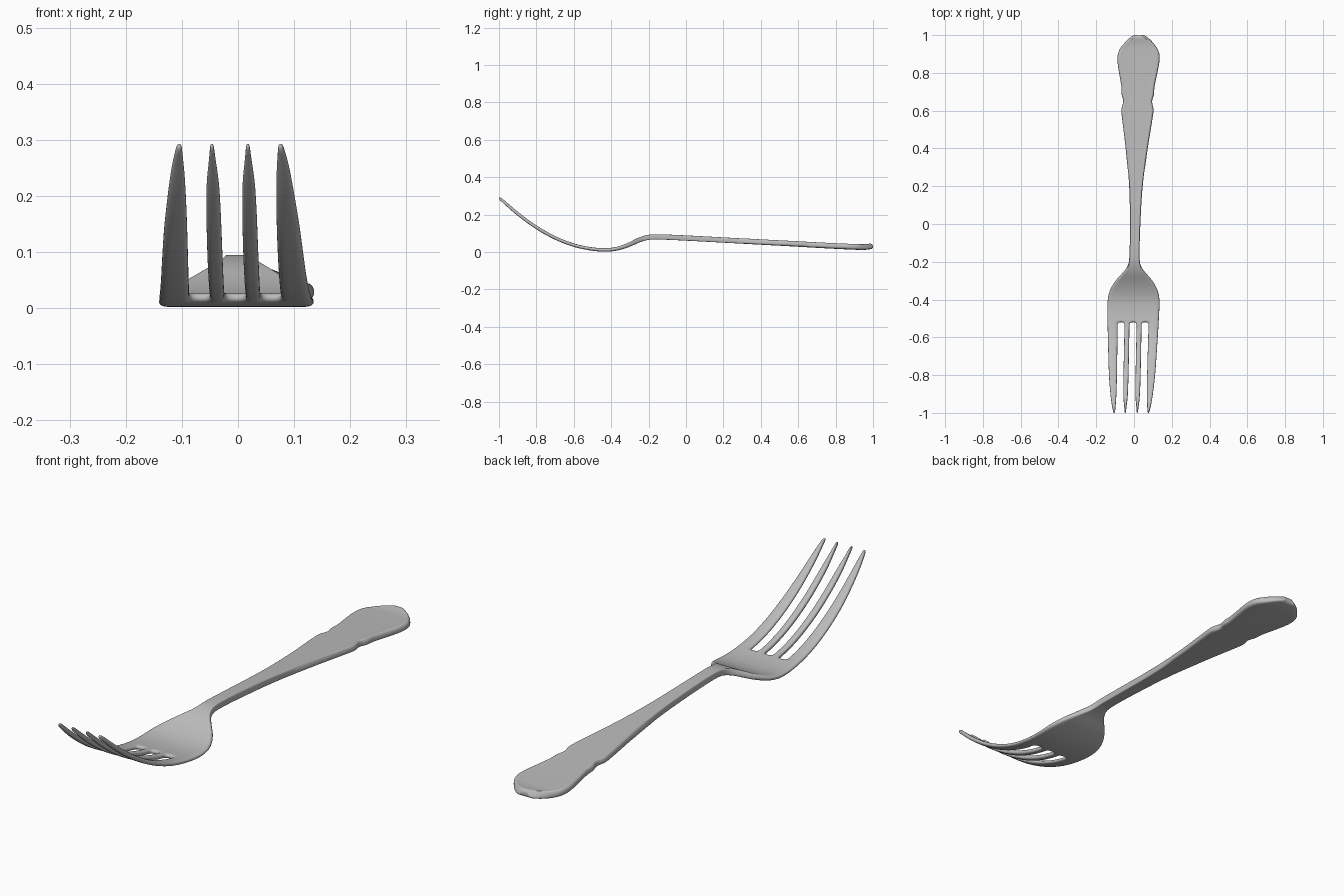
import bpy
import bmesh

cube = bpy.data.objects.get("Cube")
if cube:
    bpy.data.objects.remove(cube, do_unlink=True)

# Profiles along the length: (y, value)
HALF_WIDTH = [(-1, .094), (-.96, .104), (-.9, .113), (-.8, .123), (-.6, .133), (-.5, .137),
              (-.4, .138), (-.35, .127), (-.3, .098), (-.27, .07), (-.23, .038), (-.19, .028),
              (0, .028), (.2, .036), (.4, .058), (.6, .086), (.625, .083), (.65, .074),
              (.68, .086), (.72, .087), (.8, .102), (.86, .112), (.91, .109), (.945, .088),
              (.97, .064), (.985, .046), (1, .018)]
HEIGHT = [(-1, .292), (-.9, .205), (-.8, .132), (-.7, .076), (-.6, .037), (-.5, .016),
          (-.42, .0115), (-.36, .02), (-.3, .041), (-.25, .065), (-.2, .079), (-.15, .081),
          (0, .075), (.5, .048), (.94, .026), (1, .032)]
THICKNESS = [(-1, .014), (-.9, .017), (-.4, .019), (-.2, .027), (.5, .028), (1, .03)]
INNER_TINE = [(-1, .003), (-.97, .006), (-.92, .0115), (-.8, .0138), (-.5, .0135)]
OUTER_TINE_EDGE = [(-1, .086), (-.93, .081), (-.8, .079), (-.5, .081)]
SLOT_END = -.52
MAX_THICK = .03


def sample(keys, y):
    """Smooth Hermite interpolation through the keys."""
    y = min(max(y, keys[0][0]), keys[-1][0])
    i = next(k for k in range(len(keys) - 1) if y <= keys[k + 1][0])

    def slope(k):
        a, b = keys[max(k - 1, 0)], keys[min(k + 1, len(keys) - 1)]
        return (b[1] - a[1]) / (b[0] - a[0])

    (y0, v0), (y1, v1) = keys[i], keys[i + 1]
    h = y1 - y0
    t = (y - y0) / h
    s = t * t * (3 - 2 * t)
    return (v0 + (v1 - v0) * s + slope(i) * h * t * (1 - t) ** 2
            - slope(i + 1) * h * t * t * (1 - t))


def columns(y):
    """Mirrored x positions of the tine edges and tine middles."""
    w = sample(HALF_WIDTH, y)
    tine = sample(INNER_TINE, y)
    edge = sample(OUTER_TINE_EDGE, y)
    half = [.032 - tine, .032, .032 + tine, edge, (edge + w) / 2, w]
    if y > SLOT_END + .01:
        half = [v * w / .137 for v in half[:-1]] if y > -.5 else half[:-1]
        if y > -.5:
            half[-1] = w * .8
        half.append(w)
    return [-v for v in reversed(half)] + half


# Flat sheet of the whole fork, slots left open between the tines
ROWS = 100
SLOT_GAPS = (2, 5, 8)
bm = bmesh.new()
layer = bm.verts.layers.deform.verify()
grid = []
for r in range(ROWS + 1):
    y = -1 + 2 * r / ROWS
    z = sample(HEIGHT, y)
    thick = sample(THICKNESS, y) / MAX_THICK
    lean = .006 + .0205 * y
    xs = columns(y)
    row = []
    for c, x in enumerate(xs):
        # slightly raised rim along the handle
        rim = .003 if y > .3 and c in (0, len(xs) - 1) else 0
        v = bm.verts.new((x + lean, y, z + rim))
        v[layer][0] = thick
        row.append(v)
    grid.append(row)
for r in range(ROWS):
    is_tine = -1 + 2 * (r + 1) / ROWS < SLOT_END + .001
    for c in range(len(grid[0]) - 1):
        if is_tine and c in SLOT_GAPS:
            continue
        bm.faces.new((grid[r][c], grid[r][c + 1], grid[r + 1][c + 1], grid[r + 1][c]))
for f in bm.faces:
    f.smooth = True
mesh = bpy.data.meshes.new("fork")
bm.to_mesh(mesh)
bm.free()

fork = bpy.data.objects.new("fork", mesh)
bpy.context.collection.objects.link(fork)
fork.vertex_groups.new(name="thickness")

# Thickness and rounded edges
solid = fork.modifiers.new("Solidify", 'SOLIDIFY')
solid.thickness = MAX_THICK
solid.offset = 0
solid.vertex_group = "thickness"
sub = fork.modifiers.new("Subdivision", 'SUBSURF')
sub.levels = sub.render_levels = 2

# Steel colour
steel = bpy.data.materials.new("steel grey")
steel.use_nodes = True
colour = (.5, .5, .5, 1)
steel.diffuse_color = colour
steel.node_tree.nodes["Principled BSDF"].inputs["Base Color"].default_value = colour
mesh.materials.append(steel)
